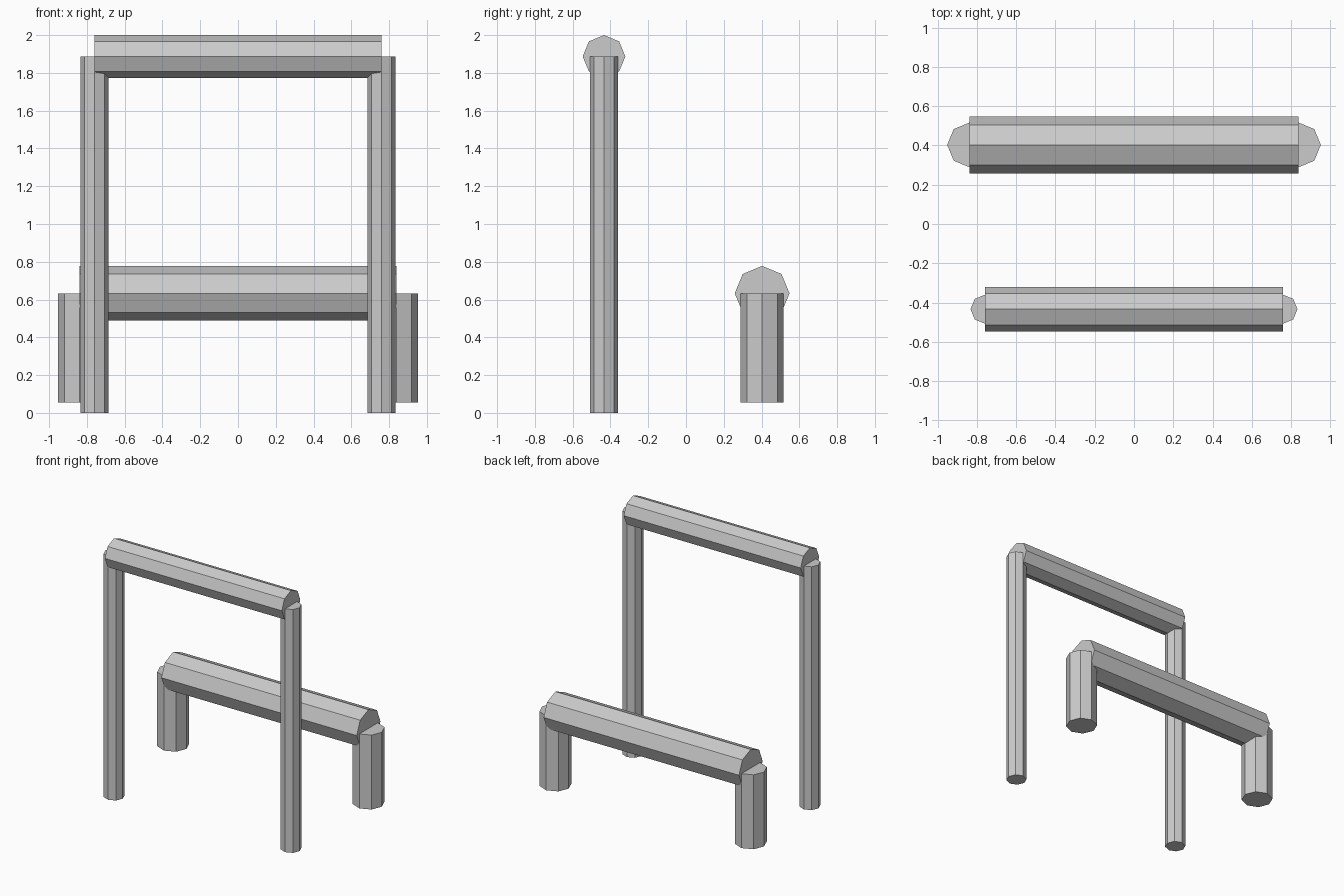
import bpy
from math import pi

if "Cube" in bpy.data.objects:
    bpy.data.objects.remove(bpy.data.objects["Cube"])


def rod(name, radius, length, location, along_x=False):
    """Flat-shaded octagonal rod, upright or lying along x."""
    bpy.ops.mesh.primitive_cylinder_add(
        vertices=8, radius=radius, depth=length, location=location,
        rotation=(0, pi / 2 if along_x else 0, 0))
    bpy.context.object.name = name


def hurdle(name, y, half_width, bottom, rail_z, post_radius, rail_radius):
    """Two posts whose tops end at the centre line of a thicker rail."""
    for side, sx in (("left", -1), ("right", 1)):
        rod(f"{name}_{side}_post", post_radius, rail_z - bottom,
            (sx * half_width, y, (rail_z + bottom) / 2))
    rod(f"{name}_rail", rail_radius, 2 * half_width, (0, y, rail_z), True)


# Tall frame at the front
hurdle("tall_front", -0.434, 0.759, 0.0, 1.887, 0.074, 0.113)

# Low, thicker frame at the back
hurdle("low_back", 0.403, 0.838, 0.056, 0.633, 0.114, 0.145)
